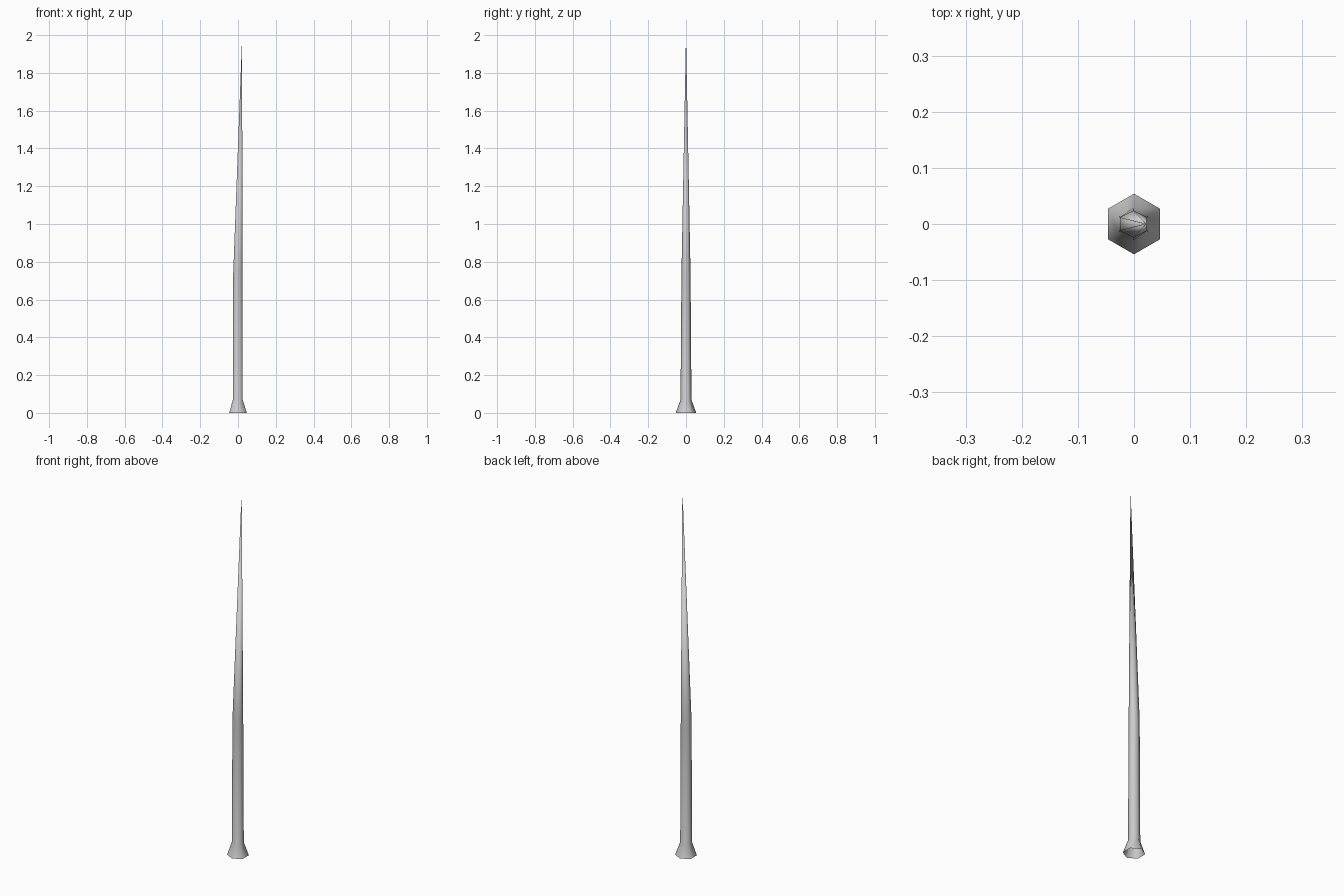
import bpy, bmesh
from math import sin, cos, pi

if "Cube" in bpy.data.objects:
    bpy.data.objects.remove(bpy.data.objects["Cube"])

# Hexagonal rings: (z, x centre, x radius scale, y radius)
rings = [(0.0, 0.0, 0.054, 0.054),
         (0.07, -0.001, 0.030, 0.029),
         (0.74, -0.001, 0.028, 0.024)]
tip = (0.022, 0.0, 2.0)

bm = bmesh.new()
loops = []
for z, cx, rx, ry in rings:
    loops.append([bm.verts.new((cx + rx * cos(pi / 6 + i * pi / 3),
                                ry * sin(pi / 6 + i * pi / 3), z))
                  for i in range(6)])

# Flared foot and shaft
for a, b in zip(loops, loops[1:]):
    for i in range(6):
        j = (i + 1) % 6
        bm.faces.new((a[i], a[j], b[j], b[i]))

# Long leaning point
top = bm.verts.new(tip)
for i in range(6):
    bm.faces.new((loops[-1][i], loops[-1][(i + 1) % 6], top))

for f in bm.faces:
    f.smooth = True
mesh = bpy.data.meshes.new("spike_shaft")
bm.to_mesh(mesh)
bm.free()
bpy.context.collection.objects.link(bpy.data.objects.new("spike_shaft", mesh))
